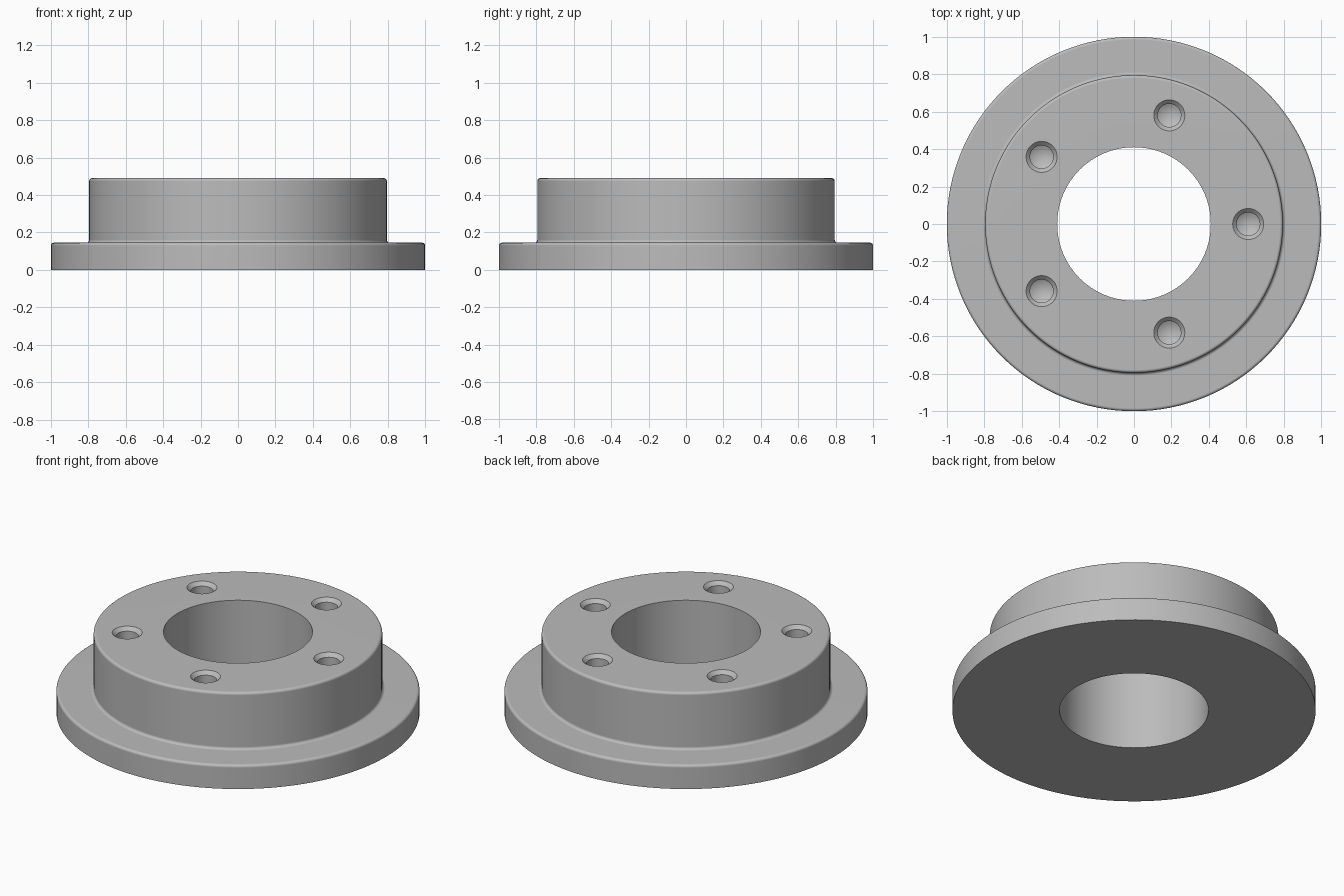
import bpy
import bmesh
from math import cos, sin, pi, radians
from mathutils import Matrix, Vector

cube = bpy.data.objects.get("Cube")
if cube:
    bpy.data.objects.remove(cube, do_unlink=True)

# Plain grey metal
metal = bpy.data.materials.new("grey_metal")
metal.use_nodes = True
grey = (0.5, 0.5, 0.5, 1)
metal.diffuse_color = grey
metal.node_tree.nodes["Principled BSDF"].inputs["Base Color"].default_value = grey


def arc(r, z, radius, start, end, steps=6):
    """Rounded corner as (radius, height) points; angles in degrees."""
    angles = [radians(start + (end - start) * i / steps) for i in range(steps + 1)]
    return [(r + radius * cos(a), z + radius * sin(a)) for a in angles]


def lathe(name, profile, segments, closed):
    """Spin a (radius, height) profile around the z axis."""
    bm = bmesh.new()
    verts = [bm.verts.new((r, 0, z)) for r, z in profile]
    pairs = list(zip(verts, verts[1:]))
    if closed:
        pairs.append((verts[-1], verts[0]))
    edges = [bm.edges.new(p) for p in pairs]
    bmesh.ops.spin(bm, geom=verts + edges, cent=(0, 0, 0), axis=(0, 0, 1),
                   angle=2 * pi, steps=segments, use_duplicate=False)
    bmesh.ops.remove_doubles(bm, verts=bm.verts, dist=1e-5)
    bmesh.ops.recalc_face_normals(bm, faces=bm.faces)
    mesh = bpy.data.meshes.new(name)
    bm.to_mesh(mesh)
    bm.free()
    obj = bpy.data.objects.new(name, mesh)
    bpy.context.collection.objects.link(obj)
    mesh.materials.append(metal)
    return obj


# Flanged hub: bore, flange with rounded rim, fillet, hub with rounded rim
BORE, FLANGE, HUB = 0.41, 1.0, 0.795
FLANGE_TOP, HUB_TOP, ROUND = 0.145, 0.49, 0.016
profile = [(BORE, 0), (FLANGE, 0)]
profile += arc(FLANGE - ROUND, FLANGE_TOP - ROUND, ROUND, 0, 90)
profile += arc(HUB + ROUND, FLANGE_TOP + ROUND, ROUND, 270, 180)
profile += arc(HUB - ROUND, HUB_TOP - ROUND, ROUND, 0, 90)
profile += [(BORE, HUB_TOP)]
hub = lathe("flanged_hub", profile, 128, True)

# Five blind bolt holes: countersunk mouth, straight wall, conical tip
hole = [(0, 0.05), (0.103, 0.02), (0.083, 0), (0.062, -0.021), (0.062, -0.22), (0, -0.256)]
drill = lathe("bolt_hole_cutters", hole, 40, False)
bm = bmesh.new()
for i in range(5):
    count = len(bm.verts)
    bm.from_mesh(drill.data)
    bm.verts.ensure_lookup_table()
    place = Matrix.Rotation(i * 2 * pi / 5, 4, "Z") @ Matrix.Translation(Vector((0.61, 0, HUB_TOP)))
    bmesh.ops.transform(bm, matrix=place, verts=bm.verts[count:])
bm.to_mesh(drill.data)
bm.free()
drill.hide_render = True

# Cut the holes, then drop the cutters
cut = hub.modifiers.new("bolt_holes", "BOOLEAN")
cut.object = drill
cut.operation = "DIFFERENCE"
cut.solver = "EXACT"
bpy.context.view_layer.objects.active = hub
hub.select_set(True)
bpy.ops.object.modifier_apply(modifier=cut.name)
bpy.data.objects.remove(drill, do_unlink=True)

# Smooth walls and rounds, crisp machined edges
bpy.ops.object.shade_smooth_by_angle(angle=radians(25))
weighted = hub.modifiers.new("flat_face_shading", "WEIGHTED_NORMAL")
weighted.keep_sharp = True
